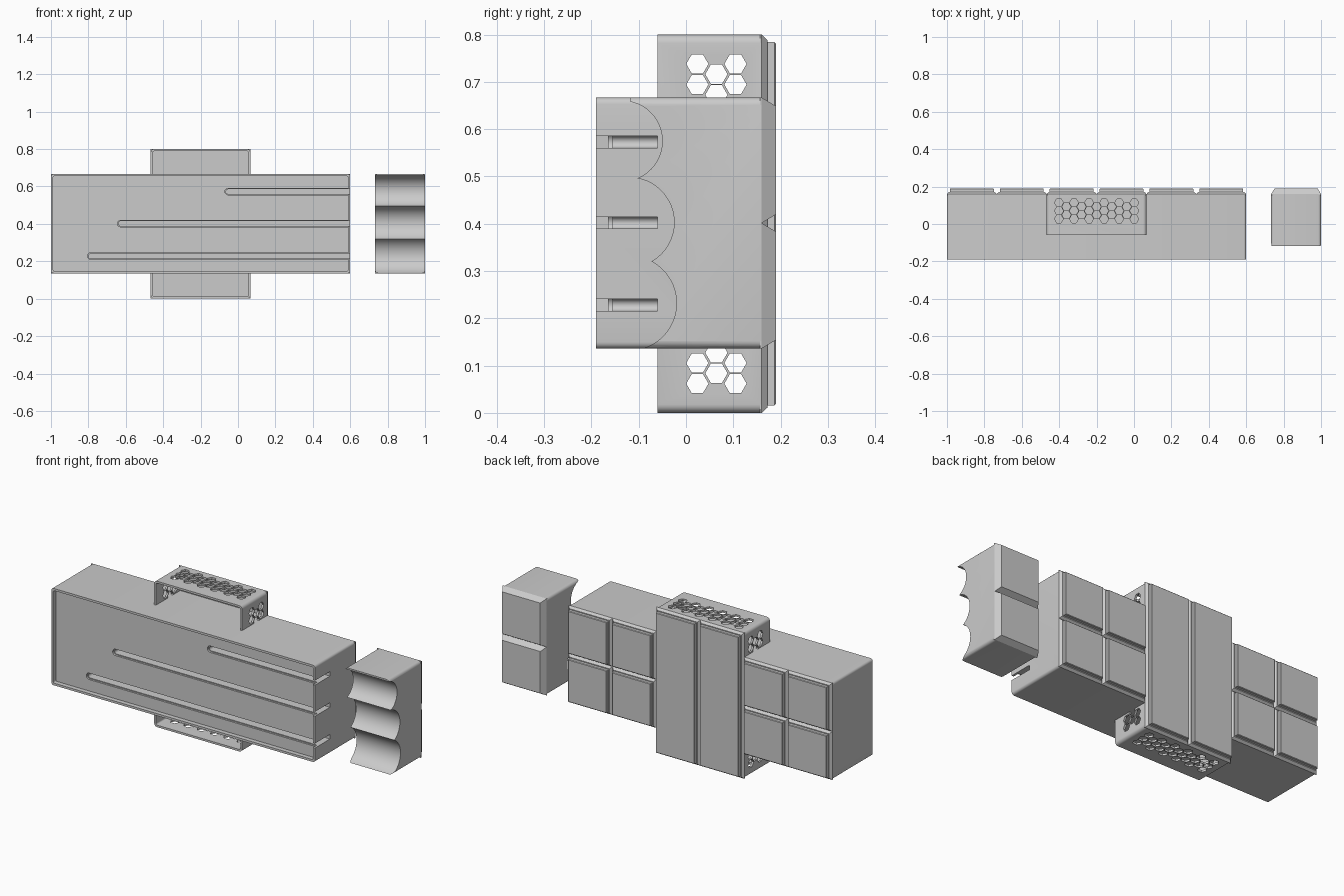
import bpy, bmesh, math
from mathutils import Vector

if "Cube" in bpy.data.objects:
    bpy.data.objects.remove(bpy.data.objects["Cube"], do_unlink=True)

grey = bpy.data.materials.new("light_grey")
grey.use_nodes = True
COLOUR = (0.6, 0.6, 0.6, 1)
grey.diffuse_color = COLOUR
grey.node_tree.nodes["Principled BSDF"].inputs["Base Color"].default_value = COLOUR

BACK, TOP = 0.16, 0.19      # base of the rear panels and their outer face
LOW, HIGH, MID = 0.136, 0.667, 0.4015
CELL = 1.6 / 6              # pitch of the rear panels


def make(name, bm):
    bmesh.ops.recalc_face_normals(bm, faces=bm.faces)
    mesh = bpy.data.meshes.new(name)
    bm.to_mesh(mesh)
    bm.free()
    ob = bpy.data.objects.new(name, mesh)
    bpy.context.collection.objects.link(ob)
    mesh.materials.append(grey)
    return ob


def prism(bm, points, axis, start, end):
    """Extrude a flat outline along the x, y or z axis."""
    def place(a, b, c):
        return {"x": (c, a, b), "y": (a, c, b), "z": (a, b, c)}[axis]
    rings = [[bm.verts.new(place(a, b, c)) for a, b in points] for c in (start, end)]
    bm.faces.new(rings[0])
    bm.faces.new(rings[1])
    n = len(points)
    for i in range(n):
        j = (i + 1) % n
        bm.faces.new((rings[0][i], rings[0][j], rings[1][j], rings[1][i]))


def arc(a, b, r, start, sweep, n):
    angles = [math.radians(start + sweep * i / n) for i in range(n + 1)]
    return [(a + r * math.cos(t), b + r * math.sin(t)) for t in angles]


def rounded(x0, x1, z0, z1, r):
    return (arc(x1 - r, z1 - r, r, 0, 90, 5) + arc(x0 + r, z1 - r, r, 90, 90, 5)
            + arc(x0 + r, z0 + r, r, 180, 90, 5) + arc(x1 - r, z0 + r, r, 270, 90, 5))


def solid(name, points, axis, start, end):
    bm = bmesh.new()
    prism(bm, points, axis, start, end)
    return make(name, bm)


def cut(ob, cutter):
    cutter.hide_render = True
    mod = ob.modifiers.new("cut", "BOOLEAN")
    mod.operation, mod.solver, mod.object = "DIFFERENCE", "EXACT", cutter
    bpy.context.view_layer.objects.active = ob
    bpy.ops.object.modifier_apply(modifier=mod.name)
    bpy.data.objects.remove(cutter, do_unlink=True)


def smooth(ob):
    bpy.ops.object.select_all(action="DESELECT")
    ob.select_set(True)
    bpy.context.view_layer.objects.active = ob
    bpy.ops.object.shade_smooth_by_angle(angle=math.radians(30))


def panel(name, x0, x1, z0, z1, steps):
    """Rear panel made of stacked rectangles, each an (inset, y) pair."""
    bm = bmesh.new()
    rings = []
    for d, y in steps:
        corners = ((x0 + d, z0 + d), (x1 - d, z0 + d), (x1 - d, z1 - d), (x0 + d, z1 - d))
        rings.append([bm.verts.new((x, y, z)) for x, z in corners])
    bm.faces.new(rings[0])
    bm.faces.new(rings[-1])
    for low, up in zip(rings, rings[1:]):
        for i in range(4):
            j = (i + 1) % 4
            bm.faces.new((low[i], low[j], up[j], up[i]))
    return make(name, bm)


STEPPED = [(0, BACK - 0.004), (0, BACK), (0.011, 0.172), (0.016, 0.172), (0.016, 0.187), (0.019, TOP)]
PLAIN = [(0, BACK - 0.004), (0, BACK), (0.018, TOP)]

# Long body with a recessed front inside a thin rim
body = solid("long_body", rounded(-1, 0.6, LOW, HIGH, 0.014), "y", -TOP, BACK - 0.002)
cut(body, solid("recess_cutter", rounded(-0.988, 0.588, LOW + 0.012, HIGH - 0.012, 0.006),
                "y", -0.3, -0.165))

# Three round-ended slots that run out through the right-hand wall
for start, z in ((-0.07, 0.573), (-0.645, 0.402), (-0.805, 0.228)):
    for r, right, depth in ((0.0175, 0.588, -0.155), (0.0125, 0.7, -0.06)):
        outline = arc(start + 0.0175, z, r, 90, 180, 12) + [(right, z - r), (right, z + r)]
        cut(body, solid("slot_cutter", outline, "y", -0.3, depth))
smooth(body)

# Stepped panels on the back of the body, either side of the sleeve
for column in (0, 1, 4, 5):
    for row, z0, z1 in (("lower", LOW, MID), ("upper", MID, HIGH)):
        x0 = -1 + column * CELL
        panel(f"body_{row}_panel_{column}", x0, x0 + CELL, z0, z1, STEPPED)

# Tall open-fronted sleeve around the body
X0, X1 = -1 + 2 * CELL, -1 + 4 * CELL
sleeve = solid("tall_sleeve", rounded(X0, X1, 0, 0.8, 0.018), "y", -0.06, BACK)
cut(sleeve, solid("hollow_cutter", rounded(X0 + 0.011, X1 - 0.011, 0.011, 0.789, 0.008),
                  "y", -0.3, 0.15))

# Honeycomb vents through the sides, top and bottom
R, PITCH, RISE = 0.0235, 0.0403, 0.0435
sides, ends = bmesh.new(), bmesh.new()
for column in range(3):
    for row in range(2):
        z = 0.738 - RISE * (row + 0.5 * (column % 2))
        for height in (z, 0.8 - z):
            prism(sides, arc(0.024 + PITCH * column, height, R, 0, 300, 5), "x", -0.7, 0.3)
for column in range(11):
    odd = column % 2
    for row in range(3 - odd):
        x = (X0 + X1) / 2 + PITCH * (column - 5)
        prism(ends, arc(x, 0.027 + RISE * (row + 0.5 * odd), R, 0, 300, 5), "z", -0.1, 0.9)
cut(sleeve, make("side_vent_cutter", sides))
cut(sleeve, make("end_vent_cutter", ends))
smooth(sleeve)

# Two tall panels on the back of the sleeve
for i in range(2):
    panel(f"sleeve_panel_{i}", X0 + i * CELL, X0 + (i + 1) * CELL, 0, 0.8, STEPPED)

# Separate grip block with a scalloped front
grip = solid("grip_block", rounded(1 - CELL, 1, LOW, HIGH, 0.016), "y", -0.118, BACK)
for y, z, r in ((-0.135, 0.575, 0.085), (-0.12, 0.403, 0.095), (-0.12, 0.232, 0.1)):
    cut(grip, solid("scallop_cutter", arc(y, z, r, 0, 352.5, 47), "x", 0.6, 1.2))
smooth(grip)
for row, z0, z1 in (("lower", LOW, MID), ("upper", MID, HIGH)):
    panel(f"grip_{row}_panel", 1 - CELL, 1, z0, z1, PLAIN)
